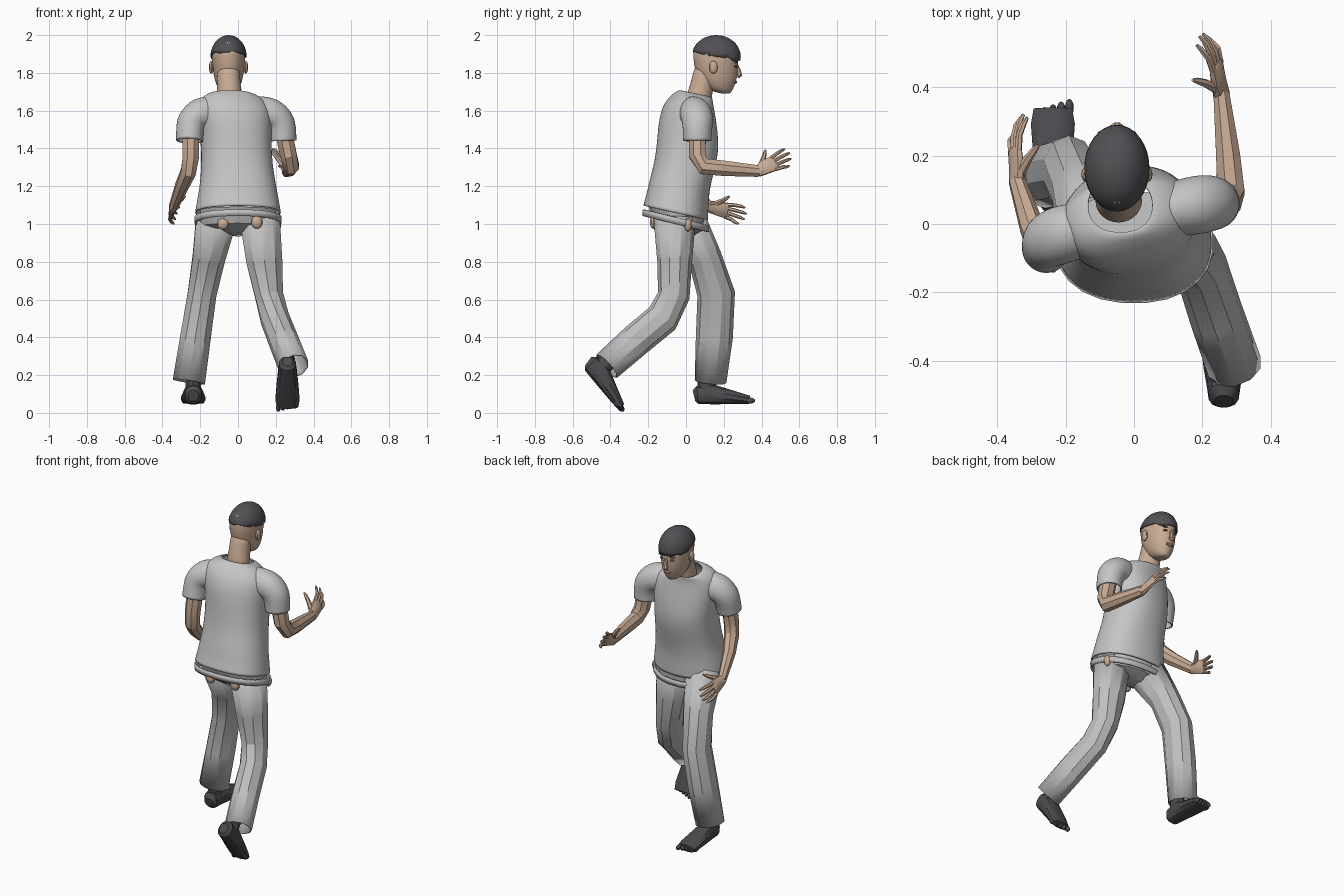
import bpy, bmesh, math, random
from mathutils import Vector, Matrix

random.seed(4)
cube = bpy.data.objects.get("Cube")
if cube:
    bpy.data.objects.remove(cube, do_unlink=True)


def material(name, rgb):
    m = bpy.data.materials.new(name)
    m.use_nodes = True
    m.diffuse_color = (*rgb, 1)
    m.node_tree.nodes["Principled BSDF"].inputs["Base Color"].default_value = (*rgb, 1)
    return m


SHIRT = material("light grey shirt", (0.56, 0.56, 0.56))
TROUSER = material("grey trousers", (0.52, 0.52, 0.52))
SKIN = material("tan skin", (0.58, 0.41, 0.30))
LIPS = material("brown lips", (0.36, 0.20, 0.15))
HAIR = material("dark grey hair", (0.085, 0.08, 0.088))
SHOE = material("dark grey shoes", (0.07, 0.068, 0.075))
X, Y = Vector((1, 0, 0)), Vector((0, 1, 0))


def finish(name, bm, mat, sub=0, thick=0, matrix=None):
    mesh = bpy.data.meshes.new(name)
    bm.to_mesh(mesh)
    bm.free()
    ob = bpy.data.objects.new(name, mesh)
    bpy.context.collection.objects.link(ob)
    mesh.materials.append(mat)
    if matrix:
        ob.matrix_world = matrix
    if sub:
        mod = ob.modifiers.new("smooth", "SUBSURF")
        mod.levels = mod.render_levels = sub
        for p in mesh.polygons:
            p.use_smooth = True
    else:
        bpy.ops.object.select_all(action="DESELECT")
        ob.select_set(True)
        bpy.context.view_layer.objects.active = ob
        bpy.ops.object.shade_smooth_by_angle(angle=math.radians(30))
    if thick:
        ob.modifiers.new("cloth", "SOLIDIFY").thickness = thick
    return ob


def loft(name, rings, mat, sides=10, ref=X, normal=None, square=1.0,
         sub=0, thick=0, caps=True, matrix=None):
    """Skin oval rings (x, y, z, radius, radius, yaw) along a path."""
    bm = bmesh.new()
    pts = [Vector(r[:3]) for r in rings]
    loops = []
    for i, r in enumerate(rings):
        n = normal or pts[min(i + 1, len(pts) - 1)] - pts[max(i - 1, 0)]
        n = Vector(n).normalized()
        yaw = math.radians(r[5]) if len(r) > 5 else 0
        u = Matrix.Rotation(yaw, 3, "Z") @ ref
        u = (u - n * u.dot(n)).normalized()
        v = n.cross(u)
        loop = []
        for k in range(sides):
            a = math.tau * (k + 0.5) / sides
            c, s = math.cos(a), math.sin(a)
            c = math.copysign(abs(c) ** square, c)
            s = math.copysign(abs(s) ** square, s)
            loop.append(bm.verts.new(pts[i] + u * c * r[3] + v * s * r[4]))
        loops.append(loop)
    for lo, hi in zip(loops, loops[1:]):
        for k in range(sides):
            j = (k + 1) % sides
            bm.faces.new((lo[k], lo[j], hi[j], hi[k]))
    if caps:
        bm.faces.new(loops[0][::-1])
        bm.faces.new(loops[-1])
    return finish(name, bm, mat, sub, thick, matrix)


def ball(name, loc, size, mat, matrix=None):
    bm = bmesh.new()
    bmesh.ops.create_uvsphere(bm, u_segments=12, v_segments=8, radius=1)
    bmesh.ops.scale(bm, vec=size, verts=bm.verts)
    bmesh.ops.translate(bm, vec=loc, verts=bm.verts)
    return finish(name, bm, mat, matrix=matrix)


# Shirt body
loft("shirt_body", [
    (0, -.055, 1.06, .23, .178), (0, -.045, 1.12, .22, .17),
    (0, -.035, 1.2, .205, .163), (-.005, -.01, 1.3, .192, .16, 4),
    (-.01, .012, 1.42, .188, .168, 8), (-.015, .012, 1.52, .195, .158, 12),
    (-.02, .018, 1.61, .20, .135, 13), (-.03, .035, 1.665, .17, .105, 13),
    (-.038, .05, 1.69, .115, .093, 6), (-.04, .055, 1.69, .095, .082)],
    SHIRT, sides=20, normal=(0, .22, 1), square=.88, sub=2, thick=.008, caps=False)

# Sleeves
sleeves = {
    "left": [(.1, .04, 1.585, .08, .095), (.18, .055, 1.585, .09, .093),
             (.225, .062, 1.545, .085, .085), (.235, .06, 1.49, .078, .077),
             (.237, .06, 1.44, .077, .074)],
    "right": [(-.13, -.01, 1.585, .08, .095), (-.21, -.03, 1.585, .09, .093),
              (-.25, -.045, 1.545, .085, .083), (-.255, -.06, 1.49, .078, .075),
              (-.257, -.07, 1.44, .077, .073)]}
for side, rings in sleeves.items():
    loft(side + "_sleeve", rings, SHIRT, sides=14, ref=Y, sub=2, thick=.008, caps=False)

# Waistband and seat of the trousers
loft("waistband", [(0, -.055, 1.0, .23, .182), (0, -.055, 1.035, .233, .182)], TROUSER,
     sides=24, normal=(0, .24, 1), square=.9, thick=.01, caps=False)
loft("trouser_seat", [(0, -.035, .945, .06, .07), (0, -.04, .985, .2, .13),
                      (0, -.05, 1.07, .205, .15)],
     TROUSER, sides=14, normal=(0, .15, 1), square=.9)
for i, (loc, size) in enumerate([((-.08, -.162, 1.0), (.03, .02, .03)),
                                 ((.1, -.172, 1.01), (.03, .02, .035)),
                                 ((.208, .01, .995), (.02, .02, .035))]):
    ball(f"hip_skin_{i}", loc, size, SKIN)

# Trouser legs
legs = {
    "left": [(.115, -.06, 1.03, .112, .112), (.14, -.06, .8, .1, .092),
             (.165, -.065, .62, .078, .085), (.195, -.125, .5, .078, .09),
             (.24, -.265, .385, .08, .088), (.295, -.42, .247, .082, .082)],
    "right": [(-.115, -.015, 1.03, .112, .115), (-.155, .1, .82, .09, .09),
              (-.19, .16, .63, .08, .1), (-.225, .15, .4, .085, .098),
              (-.26, .13, .165, .09, .084)]}
for side, rings in legs.items():
    loft(side + "_trouser_leg", rings, TROUSER, thick=.006, caps=False)

# Feet: built flat, then placed
feet = {
    "left": Matrix.Translation((.262, -.508, .19)) @ Matrix.Rotation(math.radians(-50), 4, "X"),
    "right": Matrix.Translation((-.237, .112, .045))}
for side, m in feet.items():
    loft(side + "_shoe", [(0, -.07, .045, .028, .03), (0, -.05, .05, .045, .05),
                          (0, .02, .055, .052, .056), (0, .1, .042, .06, .043),
                          (0, .18, .03, .066, .03), (0, .225, .024, .058, .022)],
         SHOE, sides=12, matrix=m, square=.85)
    loft(side + "_shoe_ankle", [(0, 0, .05, .046, .055), (0, -.005, .14, .04, .045)],
         SHOE, matrix=m)
    loft(side + "_ankle_skin", [(0, 0, .12, .035, .038), (0, -.01, .18, .038, .04)],
         SKIN, matrix=m)
    inner = 1 if side == "right" else -1
    for k in range(5):
        ball(f"{side}_toe_{k}", (inner * (.048 - .024 * k), .228 - .008 * k, .02),
             (.013, .026, .016), SHOE, m)

# Arms
arms = {
    "left": [(.235, .06, 1.52, .05, .05), (.268, .06, 1.36, .047, .047),
             (.283, .095, 1.305, .043, .048), (.275, .2, 1.295, .038, .044),
             (.255, .385, 1.28, .025, .033)],
    "right": [(-.25, -.065, 1.52, .05, .05), (-.25, -.1, 1.35, .046, .046),
              (-.263, -.085, 1.275, .043, .047), (-.298, -.01, 1.2, .037, .042),
              (-.342, .125, 1.09, .025, .032)]}
for side, rings in arms.items():
    loft(side + "_arm", rings, SKIN, sides=8)


# Hands: palm, four bent fingers and a thumb
def hand(side, wrist, along, across, curl):
    wrist, along = Vector(wrist), Vector(along).normalized()
    across, curl = Vector(across).normalized(), Vector(curl).normalized()

    def at(f, a, c):
        return tuple(wrist + along * f + across * a + curl * c)

    loft(side + "_palm", [(*at(-.01, 0, 0), .03, .024), (*at(.04, .004, .002), .042, .02),
                          (*at(.09, 0, .004), .044, .017), (*at(.1, 0, .006), .036, .012)],
         SKIN, sides=8, ref=across)
    for k in range(4):
        a = .033 - .022 * k
        reach = (.18, .195, .19, .165)[k]
        loft(f"{side}_finger_{k}", [(*at(.085, a, .003), .011, .011),
                                    (*at(.13, a * 1.25, .008), .01, .01),
                                    (*at(reach - .02, a * 1.4, .022), .009, .009),
                                    (*at(reach, a * 1.45, .036), .005, .005)],
             SKIN, sides=6, ref=across)
    loft(side + "_thumb", [(*at(.02, .02, .004), .016, .016), (*at(.055, .055, .022), .013, .013),
                           (*at(.075, .08, .036), .01, .01), (*at(.085, .095, .045), .005, .005)],
         SKIN, sides=6, ref=curl)


hand("left", (.255, .385, 1.28), (-.12, .86, .45), (-.3, -.38, .85), (-.9, -.05, -.2))
hand("right", (-.342, .125, 1.09), (-.1, .95, -.2), (.3, .2, .92), (.9, .05, -.3))

# Neck and head
HX = -.05
loft("neck", [(-.043, .06, 1.62, .08, .075), (-.046, .075, 1.7, .066, .064),
              (HX, .095, 1.77, .062, .064), (HX, .115, 1.84, .065, .07)],
     SKIN, sides=14, sub=1)
loft("head", [(HX, .195, 1.69, .026, .035), (HX, .175, 1.71, .052, .07),
              (HX, .165, 1.75, .072, .098), (HX, .16, 1.8, .083, .116),
              (HX, .157, 1.86, .09, .122), (HX, .157, 1.91, .09, .122),
              (HX, .157, 1.955, .07, .1), (HX, .157, 1.98, .035, .05)],
     SKIN, sides=16, normal=(0, .12, 1), sub=2)
loft("nose", [(HX, .268, 1.845, .009, .008), (HX, .28, 1.805, .013, .014),
              (HX, .282, 1.788, .02, .017), (HX, .272, 1.778, .014, .01)], SKIN, sides=8)
ball("lips", (HX, .259, 1.752), (.026, .011, .01), LIPS)
for name, s in (("left", 1), ("right", -1)):
    ball(name + "_ear", (HX + s * .091, .145, 1.83), (.013, .022, .034), SKIN)
    ball(name + "_eye", (HX + s * .034, .263, 1.834), (.015, .009, .006), HAIR)
    ball(name + "_eyebrow", (HX + s * .036, .265, 1.856), (.021, .009, .004), HAIR)

# Hair cap with a ragged lower edge
bm = bmesh.new()
bmesh.ops.create_uvsphere(bm, u_segments=32, v_segments=20, radius=1)
bmesh.ops.scale(bm, vec=(.096, .13, .115), verts=bm.verts)
bmesh.ops.translate(bm, vec=(HX, .16, 1.885), verts=bm.verts)
bmesh.ops.bisect_plane(bm, geom=bm.verts[:] + bm.edges[:] + bm.faces[:],
                       plane_co=(HX, .16, 1.895), plane_no=(0, .2, 1), clear_inner=True)
for v in bm.verts:
    if v.is_boundary:
        v.co.z -= random.uniform(0, .014)
finish("hair", bm, HAIR, thick=.006)
